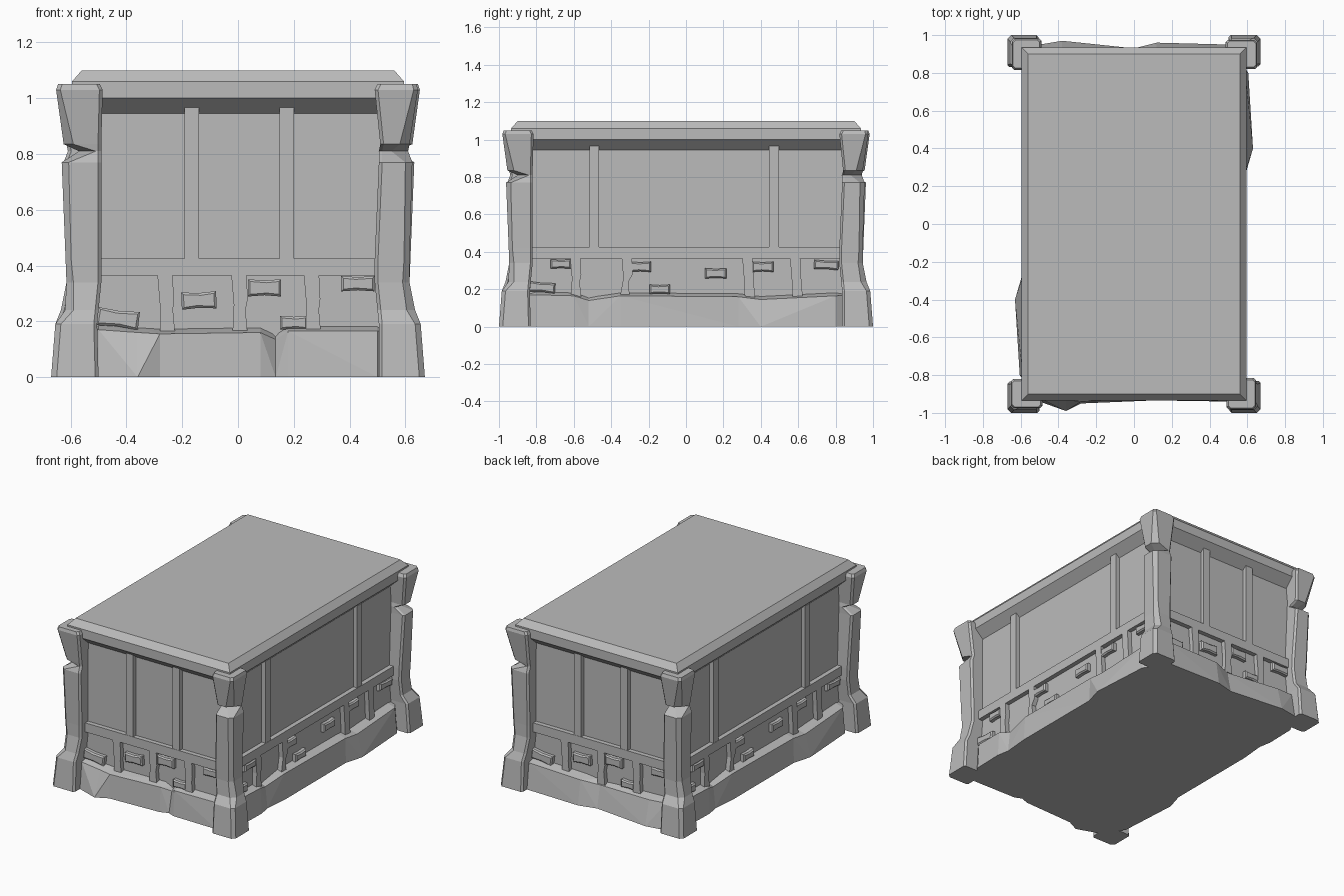
import bpy, bmesh, math
from mathutils import Matrix, Vector

cube = bpy.data.objects.get("Cube")
if cube:
    bpy.data.objects.remove(cube, do_unlink=True)

stone = bpy.data.materials.new("grey_stone")
stone.use_nodes = True
GREY = (0.5, 0.5, 0.5, 1)
stone.diffuse_color = GREY
stone.node_tree.nodes["Principled BSDF"].inputs["Base Color"].default_value = GREY

HX, HY = 0.535, 0.87   # half sizes of the wall
SIDES = {"front": (0, HY), "right": (1, HX), "back": (2, HY), "left": (3, HX)}


def turn(k):
    return Matrix.Rotation(k * math.pi / 2, 4, "Z")


def loft(name, rings, matrix=Matrix()):
    """Skin a stack of equally sized vertex rings and cap both ends."""
    bm = bmesh.new()
    loops = [[bm.verts.new(matrix @ Vector(p)) for p in ring] for ring in rings]
    n = len(loops[0])
    for a, b in zip(loops, loops[1:]):
        for i in range(n):
            j = (i + 1) % n
            bm.faces.new((a[i], a[j], b[j], b[i]))
    bm.faces.new(loops[0][::-1])
    bm.faces.new(loops[-1])
    bmesh.ops.recalc_face_normals(bm, faces=bm.faces)
    mesh = bpy.data.meshes.new(name)
    bm.to_mesh(mesh)
    bm.free()
    mesh.materials.append(stone)
    obj = bpy.data.objects.new(name, mesh)
    bpy.context.collection.objects.link(obj)
    return obj


def rect(z, x, y):
    return [(-x, -y, z), (x, -y, z), (x, y, z), (-x, y, z)]


def plate(name, side, outline, depth, inset=0.0):
    """Raise an outline of (along, height) points from one wall."""
    k, wall = SIDES[side]
    cu = sum(p[0] for p in outline) / len(outline)
    cz = sum(p[1] for p in outline) / len(outline)

    def ring(out, shrink):
        return [(u - math.copysign(shrink, u - cu), -wall - out,
                 z - math.copysign(shrink, z - cz)) for u, z in outline]
    rings = [ring(-0.02, 0), ring(depth - inset, 0)]
    if inset:
        rings.append(ring(depth, inset))
    return loft(f"{side}_{name}", rings, turn(k))


def bar(name, side, u0, u1, z0, z1, depth):
    return plate(name, side, [(u0, z0), (u1, z0), (u1, z1), (u0, z1)], depth)


def brick(side, u, z, w, h, tilt):
    c, s = math.cos(tilt), math.sin(tilt)
    corners = [(-w, -h), (0, -h * 0.85), (w, -h), (w, h), (0, h * 0.85), (-w, h)]
    pts = [(u + (a * c - b * s) / 2, z + (a * s + b * c) / 2) for a, b in corners]
    plate("brick", side, pts, 0.03, 0.008)


def stub(side, u, lean):
    # short chipped upright under the rail
    pts = [(u - 0.025 + lean, 0.15), (u + 0.03 + lean, 0.15), (u + 0.022 + lean, 0.24),
           (u + 0.03, 0.28), (u + 0.025, 0.38), (u - 0.03, 0.38), (u - 0.02, 0.26)]
    plate("stub_post", side, pts, 0.03)


# Wall core, flaring cornice and chamfered lid
loft("wall", [rect(0.1, HX, HY), rect(1.02, HX, HY)])
loft("roof", [rect(0.94, HX - 0.005, HY - 0.005), rect(1.0, 0.595, 0.935),
              rect(1.06, 0.595, 0.935), rect(1.1, 0.56, 0.9)])

# Rails, battens, stub posts and bricks on each wall
SHORT = dict(battens=(-0.165, 0.175),
             stubs=((-0.26, 0.005), (0.005, 0), (0.265, 0.003)),
             bricks=((-0.43, 0.21, 0.15, 0.065, -0.12), (-0.14, 0.275, 0.125, 0.062, 0.04),
                     (0.095, 0.32, 0.12, 0.062, 0), (0.43, 0.335, 0.12, 0.055, 0),
                     (0.2, 0.195, 0.1, 0.05, 0)))
LONG = dict(battens=(-0.49, 0.47),
            stubs=((-0.59, 0), (-0.315, -0.015), (0.33, 0.01), (0.585, 0.01)),
            bricks=((-0.77, 0.21, 0.14, 0.055, -0.08), (-0.67, 0.335, 0.11, 0.05, 0),
                    (-0.245, 0.32, 0.115, 0.055, 0), (-0.14, 0.2, 0.11, 0.05, 0),
                    (0.16, 0.285, 0.115, 0.055, 0), (0.41, 0.32, 0.115, 0.055, 0),
                    (0.75, 0.33, 0.13, 0.05, -0.05)))
for side, (k, _) in SIDES.items():
    parts = LONG if k % 2 else SHORT
    reach = 0.85 if k % 2 else 0.52
    bar("rail", side, -reach, reach, 0.365, 0.425, 0.03)
    for u in parts["battens"]:
        bar("batten", side, u - 0.026, u + 0.026, 0.4, 0.967, 0.028)
    for u, lean in parts["stubs"]:
        stub(side, u, lean)
    for b in parts["bricks"]:
        brick(side, *b)

# Rough plinth: (along, reach at ground, reach at top, top height) for each side
FRONT = ((-0.5, 0.94, 0.92, 0.17), (-0.36, 0.99, 0.93, 0.16), (-0.28, 0.95, 0.94, 0.155),
         (0.08, 0.935, 0.925, 0.16), (0.135, 0.915, 0.885, 0.135), (0.18, 0.935, 0.925, 0.165),
         (0.5, 0.94, 0.92, 0.165))
BACK = ((-0.5, 0.95, 0.93, 0.17), (-0.12, 0.96, 0.935, 0.16), (0.0, 0.93, 0.9, 0.145),
        (0.38, 0.97, 0.93, 0.16), (0.5, 0.95, 0.92, 0.165))
FLANK = ((-0.8, 0.59, 0.58, 0.17), (-0.6, 0.595, 0.585, 0.165), (-0.52, 0.58, 0.565, 0.14),
         (-0.35, 0.595, 0.585, 0.165), (0.28, 0.595, 0.59, 0.16), (0.4, 0.63, 0.595, 0.145),
         (0.8, 0.605, 0.59, 0.165))
low, top, inner = [], [], []
for k, points in enumerate((FRONT, FLANK, BACK, FLANK)):
    wall = HX if k % 2 else HY
    for u, ground, lip, z in points:
        low.append(turn(k) @ Vector((u, -ground, 0)))
        top.append(turn(k) @ Vector((u, -lip, z)))
        inner.append(turn(k) @ Vector((u, -wall + 0.02, z + 0.022)))
plinth = loft("plinth", [low, top, inner])
tri = plinth.modifiers.new("facets", "TRIANGULATE")
tri.quad_method = "LONGEST_DIAGONAL"

# Corner posts: height, outer and inner insets across and along, corner chamfer
POST = ((0, 0, 0.165, 0, 0.17, 0.02),
        (0.19, 0.015, 0.165, 0.015, 0.165, 0.02),
        (0.24, 0.035, 0.17, 0.05, 0.17, 0.03),
        (0.34, 0.055, 0.18, 0.055, 0.18, 0.025),
        (0.42, 0.055, 0.18, 0.052, 0.18, 0.02),
        (0.77, 0.045, 0.165, 0.038, 0.18, 0.025),
        (0.81, 0.06, 0.165, 0.1, 0.18, 0.06),
        (0.835, 0.055, 0.16, 0.045, 0.18, 0.035),
        (1.03, 0.025, 0.18, 0.018, 0.185, 0.015),
        (1.05, 0.03, 0.17, 0.025, 0.175, 0.015))
for k in range(4):
    cx, cy = (1.0, 0.67) if k % 2 else (0.67, 1.0)
    rings = []
    for z, ox, ix, oy, iy, c in POST:
        x0, x1, y0, y1 = cx - ix, cx - ox, -cy + oy, -cy + iy
        rings.append([(x0 + 0.012, y0, z), (x1 - c, y0, z), (x1, y0 + c, z),
                      (x1, y1 - 0.012, z), (x1 - 0.012, y1, z), (x0, y1, z),
                      (x0, y0 + 0.012, z)])
    loft(f"corner_post_{k + 1}", rings, turn(k))
